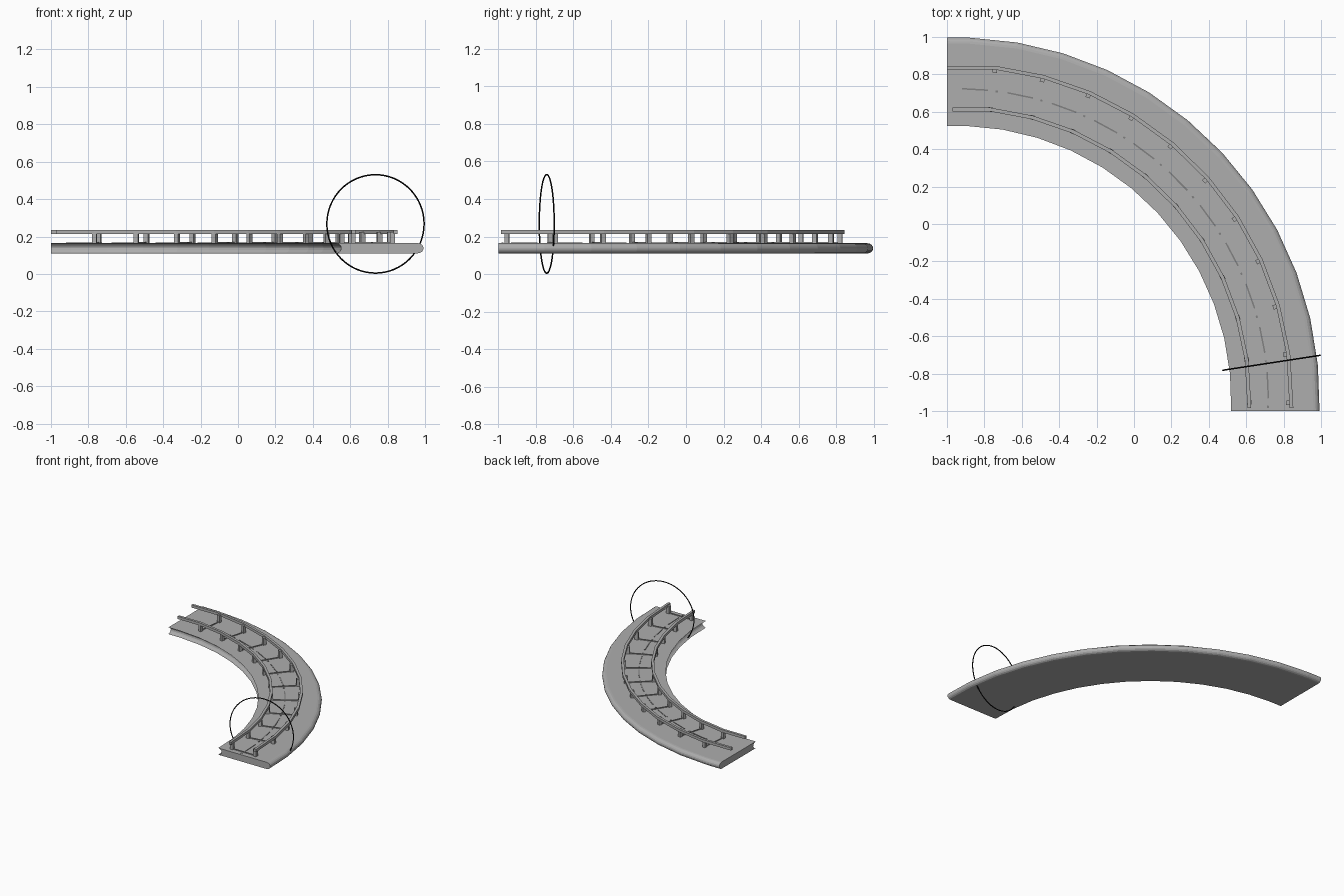
import bpy, bmesh, math
from mathutils import Vector, Matrix

if "Cube" in bpy.data.objects:
    bpy.data.objects.remove(bpy.data.objects["Cube"])

CX, CY = -0.945, -0.94          # centre of the bend


def mat(name, v):
    m = bpy.data.materials.new(name)
    m.diffuse_color = (v, v, v, 1)
    m.use_nodes = True
    m.node_tree.nodes["Principled BSDF"].inputs["Base Color"].default_value = m.diffuse_color
    return m


GREY = mat("track grey", 0.42)
DARK = mat("seam grey", 0.22)
BLACK = mat("black", 0.003)


def finish(name, bm, m):
    bmesh.ops.recalc_face_normals(bm, faces=bm.faces)
    me = bpy.data.meshes.new(name)
    bm.to_mesh(me)
    bm.free()
    me.materials.append(m)
    ob = bpy.data.objects.new(name, me)
    bpy.context.collection.objects.link(ob)
    return ob


def on_arc(deg):
    """Station on the bend, measured clockwise from +y."""
    a = math.radians(deg)
    return Vector((CX, CY, 0)), Vector((math.sin(a), math.cos(a), 0))


def sweep(name, profile, stations, m):
    """Sweep a closed (radius, z) profile through the stations."""
    bm = bmesh.new()
    rings = [[bm.verts.new(o + d * r + Vector((0, 0, z))) for r, z in profile]
             for o, d in stations]
    n = len(profile)
    for a, b in zip(rings, rings[1:]):
        for i in range(n):
            j = (i + 1) % n
            bm.faces.new((a[i], a[j], b[j], b[i]))
    bm.faces.new(rings[0])
    bm.faces.new(rings[-1])
    return finish(name, bm, m)


def rect(r, w, z0, z1):
    return [(r - w / 2, z0), (r - w / 2, z1), (r + w / 2, z1), (r + w / 2, z0)]


def straight_start(x):
    return Vector((x, CY, 0)), Vector((0, 1, 0))


def straight_end(y):
    return Vector((CX, y, 0)), Vector((1, 0, 0))


# Deck: convex outer side, matching concave inner side
side = [(0.032 * math.sin(math.pi * i / 8), 0.1375 + 0.0275 * math.cos(math.pi * i / 8))
        for i in range(9)]
section = [(1.905 + b, z) for b, z in side] + [(1.465 + b, z) for b, z in reversed(side)]
deck_stations = ([straight_start(-1)] + [on_arc(2 + 7.5 * k) for k in range(12)]
                 + [straight_end(-1)])
sweep("curved_deck", section, deck_stations, GREY)

# Rails bend at each post
posts = [6.5 + 8.4 * k for k in range(11)]
for name, r, x0 in (("inner_rail", 1.562, -0.97), ("outer_rail", 1.787, -1.0)):
    st = [on_arc(a) for a in posts[:-1]]
    o, d = st[0]
    first = (Vector((x0, CY - r * (1 - d.y), 0)), Vector((0, 1, 0)))
    sweep(name, rect(r, 0.02, 0.213, 0.235), [first] + st + [straight_end(-0.985)], GREY)


def boxes(name, items, m):
    """Boxes set along the bend: (angle, radius, radial, along, z0, z1)."""
    bm = bmesh.new()
    for a, r, w, l, z0, z1 in items:
        o, d = on_arc(a)
        p = o + d * r
        mx = (Matrix.Translation((p.x, p.y, (z0 + z1) / 2))
              @ Matrix.Rotation(math.radians(-a), 4, 'Z')
              @ Matrix.Diagonal((l, w, z1 - z0, 1)))
        bmesh.ops.create_cube(bm, size=1, matrix=mx)
    return finish(name, bm, m)


# Posts, cross ties and centre seam
boxes("inner_posts", [(a, 1.562, 0.024, 0.024, 0.15, 0.215) for a in posts], GREY)
boxes("outer_posts", [(a, 1.772, 0.026, 0.024, 0.15, 0.225) for a in posts], GREY)
boxes("cross_ties", [(a, 1.667, 0.2, 0.005, 0.16, 0.172) for a in posts], GREY)
boxes("centre_seam", [(a - 3.2, 1.662, 0.008, 0.14, 0.16, 0.168) for a in posts]
      + [(a + 0.8, 1.662, 0.01, 0.012, 0.16, 0.168) for a in posts], DARK)

# Thin hoop standing across the deck
bpy.ops.mesh.primitive_torus_add(major_segments=64, minor_segments=8,
                                 major_radius=0.263, minor_radius=0.004,
                                 location=(0.735, -0.742, 0.2675),
                                 rotation=(math.pi / 2, 0, math.radians(8.7)))
hoop = bpy.context.object
hoop.name = "hoop"
hoop.data.materials.append(BLACK)
bpy.ops.object.shade_smooth_by_angle()
